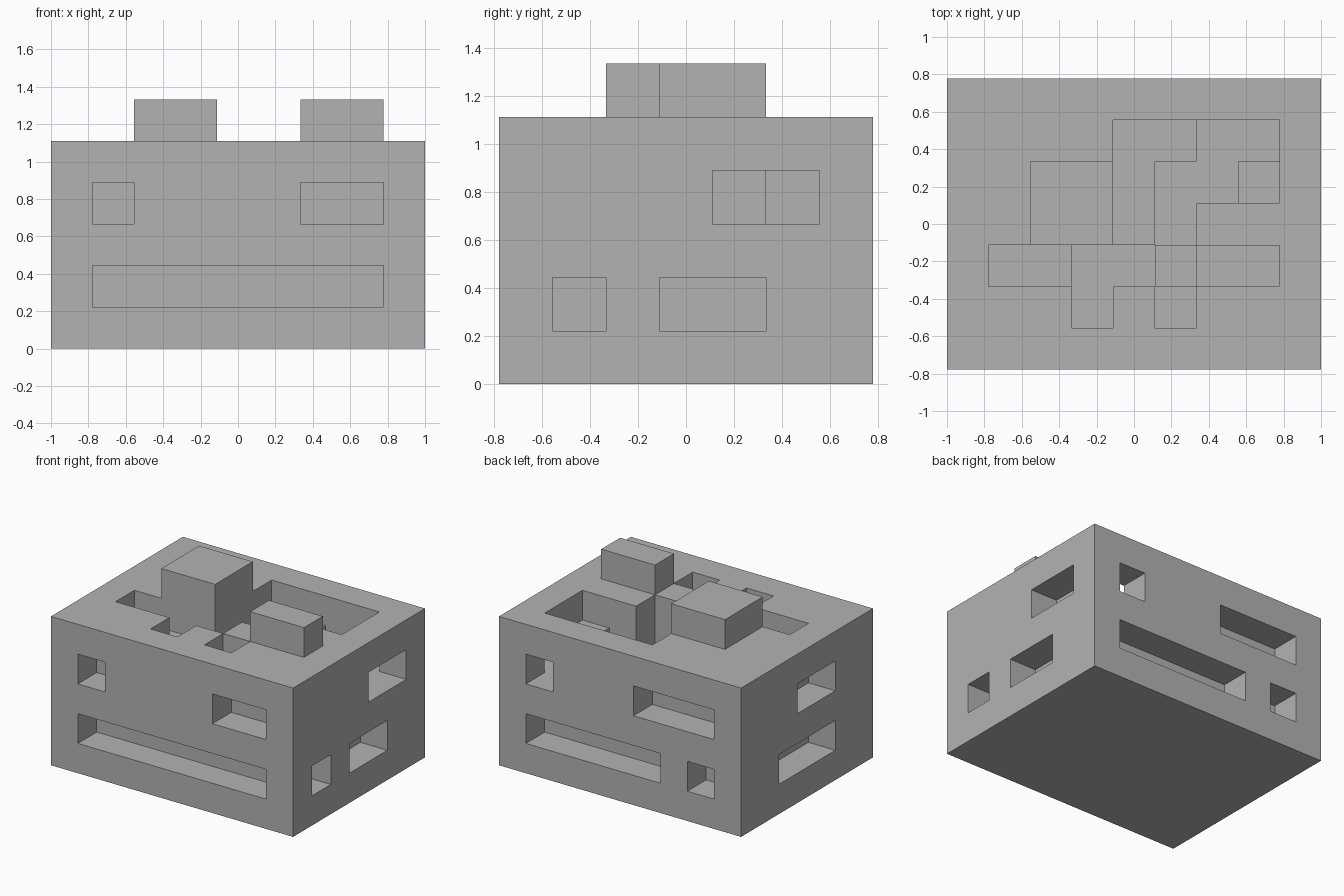
import bpy
import bmesh
from math import radians
from mathutils import Vector

old = bpy.data.objects.get("Cube")
if old:
    bpy.data.objects.remove(old, do_unlink=True)

CELL = 2 / 9
NX, NY, NZ = 9, 7, 5


def block(x, y, z):
    """All cells in three inclusive index ranges."""
    return {(i, j, k)
            for i in range(x[0], x[1] + 1)
            for j in range(y[0], y[1] + 1)
            for k in range(z[0], z[1] + 1)}


def pit(columns, depth):
    """Cells sunk from the top of the body."""
    return {(i, j, NZ - 1 - d) for i, j in columns for d in range(depth)}


cells = block((0, NX - 1), (0, NY - 1), (0, NZ - 1))

# Recesses in the front and back: y layer, first x, last x, z layer
for j, a, b, k in ((0, 1, 1, 3), (0, 6, 7, 3), (0, 1, 7, 1),
                   (6, 7, 7, 3), (6, 1, 3, 3), (6, 3, 7, 1), (6, 1, 1, 1)):
    cells -= block((a, b), (j, j), (k, k))

# Recesses in the two ends: x layer, first y, last y, z layer
for i, a, b, k in ((8, 1, 1, 1), (8, 3, 4, 1), (8, 4, 5, 3),
                   (0, 2, 3, 3), (0, 2, 4, 1)):
    cells -= block((i, i), (a, b), (k, k))

# Shallow and deep pits in the top
cells -= pit([(1, 2), (2, 2), (5, 1), (7, 4),
              (4, 3), (4, 4), (4, 5), (5, 5)], 1)
cells -= pit([(3, 1), (3, 2), (4, 2),
              (5, 3), (5, 4), (6, 4), (6, 5), (7, 5)], 2)

# Raised blocks on the top
cells |= block((2, 3), (3, 4), (NZ, NZ))
cells |= block((6, 7), (2, 2), (NZ, NZ))

# Skin the cells with outward faces wherever a neighbour is empty
bm = bmesh.new()
corners = {}


def corner(p):
    key = tuple(round(c) for c in p)
    if key not in corners:
        corners[key] = bm.verts.new(((key[0] - NX / 2) * CELL,
                                     (key[1] - NY / 2) * CELL,
                                     key[2] * CELL))
    return corners[key]


for cell in sorted(cells):
    centre = Vector(cell) + Vector((0.5, 0.5, 0.5))
    for axis in range(3):
        for sign in (-1, 1):
            n = Vector((0, 0, 0))
            n[axis] = sign
            if tuple(round(c) for c in Vector(cell) + n) in cells:
                continue
            u = Vector((0, 0, 0))
            u[(axis + 1) % 3] = 1
            v = n.cross(u)
            bm.faces.new([corner(centre + (n + u * s + v * t) / 2)
                          for s, t in ((-1, -1), (1, -1), (1, 1), (-1, 1))])

# Merge coplanar cell faces into clean flat walls
bmesh.ops.dissolve_limit(bm, angle_limit=radians(1), verts=bm.verts[:],
                         edges=bm.edges[:], use_dissolve_boundaries=False)
mesh = bpy.data.meshes.new("carved_block")
bm.to_mesh(mesh)
bm.free()
body = bpy.data.objects.new("carved_block", mesh)
bpy.context.scene.collection.objects.link(body)

# Plain grey
grey = bpy.data.materials.new("plain_grey")
grey.use_nodes = True
colour = (0.45, 0.45, 0.45, 1)
grey.diffuse_color = colour
for node in grey.node_tree.nodes:
    if node.type == 'BSDF_PRINCIPLED':
        node.inputs["Base Color"].default_value = colour
mesh.materials.append(grey)
